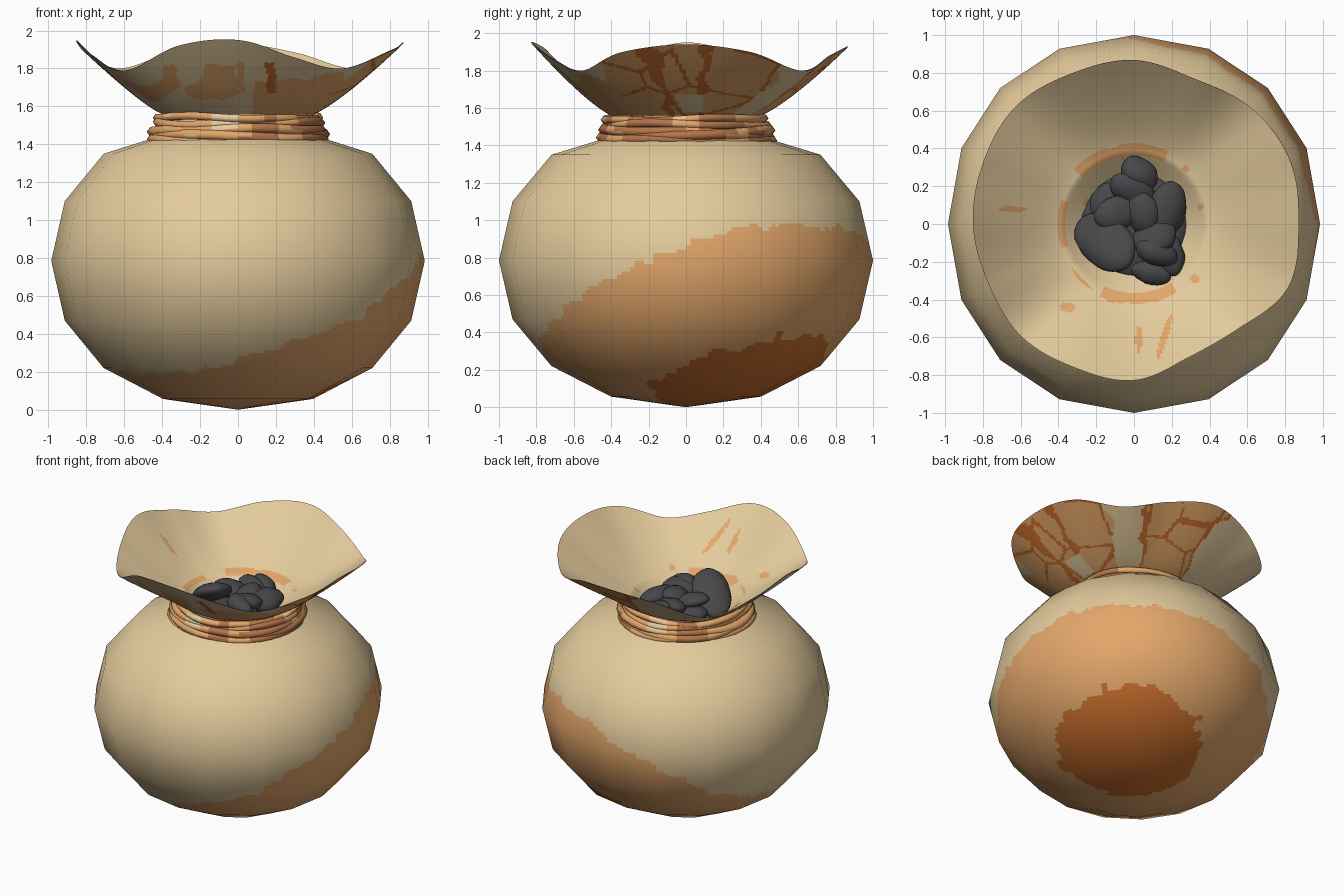
import bpy, bmesh, math
from math import sin, cos, pi, radians, degrees
from mathutils import Vector, Euler, noise

if "Cube" in bpy.data.objects:
    bpy.data.objects.remove(bpy.data.objects["Cube"])


def material(name, rgb):
    m = bpy.data.materials.new(name)
    m.use_nodes = True
    m.diffuse_color = (*rgb, 1)
    m.node_tree.nodes["Principled BSDF"].inputs["Base Color"].default_value = (*rgb, 1)
    return m


cloth = material("cream cloth", (.78, .6, .335))
stain = material("tan stain", (.77, .385, .145))
dark = material("rust stain", (.58, .155, .025))
rope_brown = material("brown rope", (.46, .18, .07))
coal = material("charcoal", (.065, .065, .07))


def finish(name, bm, mats, rule=None):
    mesh = bpy.data.meshes.new(name)
    for f in bm.faces:
        f.smooth = True
        if rule:
            f.material_index = rule(f.calc_center_median())
    bm.to_mesh(mesh)
    bm.free()
    for m in mats:
        mesh.materials.append(m)
    ob = bpy.data.objects.new(name, mesh)
    bpy.context.scene.collection.objects.link(ob)
    return ob


def sheet(name, point, nu, nv, mats, rule, tube=False, flip=False):
    """Surface closed around u, and around v as well for a tube."""
    bm = bmesh.new()
    rows = [[bm.verts.new(point(i / nu, j / nv)) for i in range(nu)]
            for j in range(nv if tube else nv + 1)]
    for j in range(nv):
        a, b = rows[j], rows[(j + 1) % len(rows)]
        for i in range(nu):
            k = (i + 1) % nu
            q = (a[i], a[k], b[k], b[i])
            bm.faces.new(q[::-1] if flip else q)
    bmesh.ops.remove_doubles(bm, verts=bm.verts, dist=.0001)
    return finish(name, bm, mats, rule)


# Round body: sixteen sided faceted ball, slightly boxy, with an open top
CENTRE, SIZE = Vector((0, 0, .785)), Vector((.985, 1, .785))
SIDES, RINGS, FINE = 16, 7, 16


def soft(x):
    return math.copysign(abs(x) ** .95, x)


def ball(i, j):
    a, b = 2 * pi * i / SIDES, -pi / 2 + pi * j / 8
    if j == RINGS:
        return Vector((.44 * cos(a), .44 * sin(a), 1.435))
    r = soft(cos(b)) if j else 0
    return CENTRE + Vector((SIZE.x * soft(cos(a)) * r, SIZE.y * soft(sin(a)) * r, SIZE.z * soft(sin(b))))


def body_point(u, v):
    i, j = int(u * SIDES + 1e-6), min(int(v * RINGS + 1e-6), RINGS - 1)
    fu, fv = u * SIDES - i, v * RINGS - j
    low = ball(i, j).lerp(ball(i + 1, j), fu)
    return low.lerp(ball(i, j + 1).lerp(ball(i + 1, j + 1), fu), fv)


TAN_AXIS = Vector((1, 1, -2.3)).normalized()
RUST_AXIS = Vector((1, 1, -2.7)).normalized()


def body_rule(c):
    p = c - CENTRE
    n = Vector((p.x / SIZE.x, p.y / SIZE.y, p.z / SIZE.z)).normalized()
    ragged = noise.noise(c * 5) * .04 + noise.noise(c * 13) * .05
    if n.dot(RUST_AXIS) + ragged * .7 > .86:
        return 2
    return 1 if n.dot(TAN_AXIS) + ragged > .29 else 0


body = sheet("sack_body", body_point, SIDES * FINE, RINGS * FINE, [cloth, stain, dark], body_rule)
normals = []
for vert in body.data.vertices:
    p = vert.co - CENTRE
    normals.append(Vector((p.x / SIZE.x ** 2, p.y / SIZE.y ** 2, p.z / SIZE.z ** 2)).normalized())
body.data.normals_split_custom_set_from_vertices(normals)

# Flared collar with a wavy rim: radius and height every 22.5 degrees
RIM_R = [.87, .89, .87, .83, .865, .86, .88, .86, .85, .83, .84, .82, .825, .76, .78, .88]
RIM_Z = [1.94, 1.9, 1.8, 1.88, 1.93, 1.89, 1.8, 1.88, 1.95, 1.87, 1.79, 1.92, 1.95, 1.86, 1.8, 1.9]


def wave(values, u):
    """Smooth closed interpolation through the values."""
    n = len(values)
    i = int(u * n + 1e-6)
    t = u * n - i
    a, b, c, d = (values[(i + k) % n] for k in (-1, 0, 1, 2))
    return b + .5 * t * (c - a + t * (2 * a - 5 * b + 4 * c - d + t * (3 * (b - c) + d - a)))


NECK = .12


def collar_point(outer):
    def point(u, v):
        a = 2 * pi * u
        if v < NECK:
            s = v / NECK
            r = .39 if outer else .27 + .11 * s
            z = (1.42 if outer else 1.46) * (1 - s) + 1.56 * s
        else:
            s = (v - NECK) / (1 - NECK)
            r = .38 + (wave(RIM_R, u) - .38) * s
            z = 1.56 + (wave(RIM_Z, u) - 1.56) * s ** 1.25
        if outer:
            r += .003 + .01 * (1 - v)
            z -= .003
        return Vector((r * cos(a), r * sin(a), z))
    return point


def outside_rule(c):
    a = degrees(math.atan2(c.y, c.x)) + noise.noise(c * 6) * 6
    near, _ = noise.voronoi(c * 2.8)
    if -36 < a < 36 or 56 < a < 98:
        if abs(a - 2) < 8 and 1.58 < c.z < 1.67:
            return 0
        edge = min(abs(a - e) for e in (-12, 8, 56, 98))
        return 2 if near[1] - near[0] < .045 or edge < 1.8 else 1
    # Streaks and smudges on the front
    if c.y < 0 and 1.67 < c.z < 1.83:
        wobble = c.x + noise.noise(c * 9) * .02
        if abs(wobble - .17) < .022:
            return 2
        if abs(wobble - .02) < .016:
            return 1
    if -80 < a <= -36 and c.z < 1.74 + noise.noise(c * 7) * .06:
        return 1
    if -150 < a < -90 and 1.63 < c.z < 1.82 and noise.noise(c * 5 + Vector((2, 0, 0))) > .1:
        return 1
    return 0


# Small marks inside the collar: x, y, half width, half depth, slant
MARKS = [(.025, -.61, .018, .07, 0), (.16, -.6, .02, .12, .3), (-.64, .08, .07, .02, 0),
         (-.35, -.44, .04, .025, 0), (.32, -.29, .025, .025, 0), (.27, .29, .02, .02, 0),
         (.35, .09, .02, .02, 0), (-.23, .1, .03, .04, 0)]


def inside_rule(c):
    a = degrees(math.atan2(c.y, c.x))
    r = math.hypot(c.x, c.y) + noise.noise(c * 9) * .015
    if r > .365 and (r < .425 and (65 < a < 138 or -115 < a < -58) or r < .4 and abs(a) > 162):
        return 1
    return int(any(((c.x - x - s * (c.y - y)) / w) ** 2 + ((c.y - y) / d) ** 2 < 1
                   for x, y, w, d, s in MARKS))


sheet("collar_outside", collar_point(True), 256, 48, [cloth, stain, dark], outside_rule)
sheet("collar_inside", collar_point(False), 256, 48, [cloth, stain], inside_rule, flip=True)

# Rope strands wound around the neck: radius, height, thickness, phase
STRANDS = [(.422, 1.54, .027, 0), (.425, 1.51, .03, 2.4), (.44, 1.475, .034, 4.2),
           (.445, 1.45, .034, 1.2), (.45, 1.428, .03, 3.3)]


def rope_rule(c):
    n = noise.noise(c * 5) + .6 * c.x
    if n > .2:
        return 1
    return 2 if noise.noise(c * 8) < -.42 else 0


for k, (radius, height, thick, phase) in enumerate(STRANDS):
    def strand(u, v):
        a, b = 2 * pi * u, 2 * pi * v
        r = radius + .008 * sin(3 * a + phase) + thick * cos(b)
        z = height + .007 * sin(2 * a + phase) + .004 * sin(5 * a - phase) + thick * .85 * sin(b)
        return Vector((r * cos(a), r * sin(a), z))
    sheet(f"rope_strand_{k + 1}", strand, 40, 6, [stain, rope_brown, cloth], rope_rule, tube=True)

# Coal lumps: position, half sizes, tilt in degrees
LUMPS = [((-.15, -.1, 1.59), (.21, .13, .06), (0, -32, -42)),
         ((.03, .27, 1.55), (.11, .08, .06), (-20, 10, -30)),
         ((-.01, .18, 1.56), (.13, .08, .05), (15, 10, -25)),
         ((-.08, .06, 1.57), (.14, .09, .05), (0, 15, 15)),
         ((.05, .05, 1.57), (.09, .12, .06), (10, -15, 10)),
         ((.18, .08, 1.55), (.1, .15, .06), (0, 20, -10)),
         ((.11, -.07, 1.57), (.12, .1, .06), (-15, 0, 20)),
         ((.12, -.15, 1.57), (.12, .07, .07), (20, 10, -20)),
         ((.09, -.26, 1.53), (.11, .06, .05), (10, 0, -15)),
         ((.2, -.17, 1.52), (.07, .11, .05), (0, 10, 5)),
         ((-.15, .12, 1.51), (.08, .1, .05), (0, -10, -20)),
         ((0, 0, 1.45), (.28, .28, .06), (0, 0, 0))]
for k, (place, size, tilt) in enumerate(LUMPS):
    bm = bmesh.new()
    bmesh.ops.create_icosphere(bm, subdivisions=3, radius=1)
    turn = Euler([radians(t) for t in tilt]).to_matrix()
    for vert in bm.verts:
        p = vert.co * (1 + .1 * noise.noise(vert.co * 1.3 + Vector((k * 3, 0, 0))))
        vert.co = turn @ Vector((p.x * size[0], p.y * size[1], p.z * size[2])) + Vector(place)
    finish(f"coal_lump_{k + 1}", bm, [coal])
